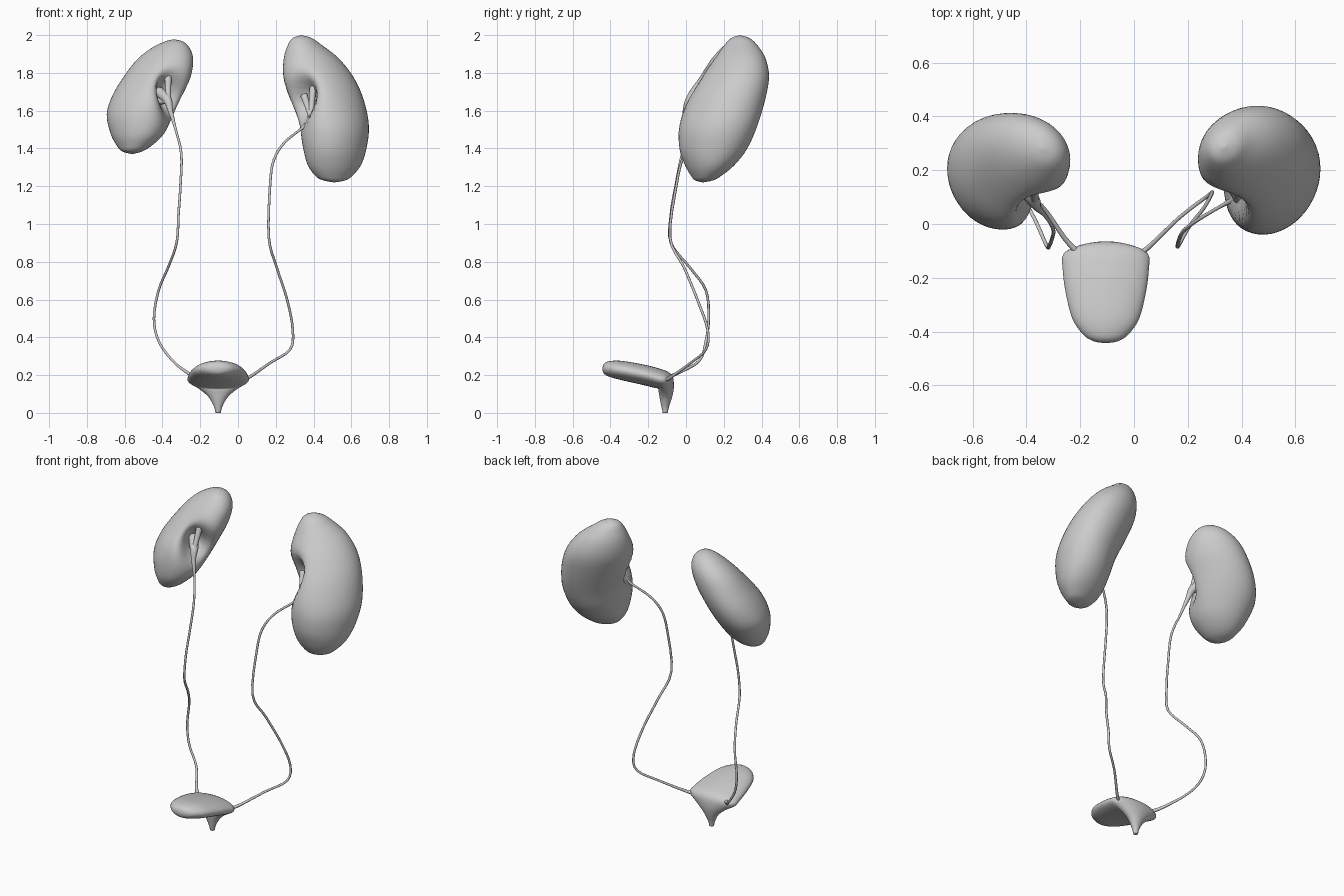
import bpy, bmesh, math
from mathutils import Vector


def smooth_rows(rows, n):
    """Catmull-Rom interpolation of parameter rows."""
    out = []
    for i in range(len(rows) - 1):
        a, b, c, d = rows[max(i - 1, 0)], rows[i], rows[i + 1], rows[min(i + 2, len(rows) - 1)]
        for k in range(n):
            t = k / n
            out.append([0.5 * (2 * q + (r - p) * t + (2 * p - 5 * q + 4 * r - s) * t * t
                               + (3 * q - p - 3 * r + s) * t ** 3)
                        for p, q, r, s in zip(a, b, c, d)])
    return out + [list(rows[-1])]


def loft(name, rings):
    bm = bmesh.new()
    loops = [[bm.verts.new(p) for p in ring] for ring in rings]
    n = len(loops[0])
    for a, b in zip(loops, loops[1:]):
        for i in range(n):
            j = (i + 1) % n
            bm.faces.new((a[i], a[j], b[j], b[i]))
    bm.faces.new(loops[0])
    bm.faces.new(loops[-1])
    bmesh.ops.remove_doubles(bm, verts=bm.verts, dist=0.0005)
    bmesh.ops.recalc_face_normals(bm, faces=bm.faces)
    me = bpy.data.meshes.new(name)
    bm.to_mesh(me)
    bm.free()
    me.shade_smooth()
    ob = bpy.data.objects.new(name, me)
    bpy.context.collection.objects.link(ob)
    return ob


def kidney(name, rows, skew, hilum, pull):
    """Rows are z, x0, x1, y0, y1; the hilum is pressed in along pull."""
    rings = []
    hilum, pull = Vector(hilum), Vector(pull)
    for z, x0, x1, y0, y1 in smooth_rows(rows, 4):
        ring = []
        for i in range(48):
            t = math.tau * i / 48
            p = Vector(((x0 + x1) / 2 + (x1 - x0) / 2 * math.cos(t),
                        (y0 + y1) / 2 + (y1 - y0) / 2 * math.sin(t + skew), z))
            d = p - hilum
            w = math.exp(-(d.x ** 2 + d.y ** 2) / 0.006 - d.z ** 2 / 0.011)
            ring.append(p + pull * w)
        rings.append(ring)
    return loft(name, rings)


def tube(name, rows, n=4):
    """Rows are x, y, z, radius."""
    rows = smooth_rows(rows, n)
    pts = [Vector(r[:3]) for r in rows]
    rings = []
    for i, p in enumerate(pts):
        d = (pts[min(i + 1, len(pts) - 1)] - pts[max(i - 1, 0)]).normalized()
        u = d.cross(Vector((0.3, 1, 0.1))).normalized()
        v = d.cross(u)
        rings.append([p + rows[i][3] * (u * math.cos(math.tau * k / 10) + v * math.sin(math.tau * k / 10))
                      for k in range(10)])
    return loft(name, rings)


# Kidneys
kidney("kidney_small", [
    (1.978, -.34, -.34, .28, .28), (1.965, -.39, -.29, .23, .33),
    (1.93, -.46, -.255, .185, .375), (1.87, -.535, -.237, .13, .405),
    (1.78, -.605, -.25, .06, .413), (1.68, -.665, -.29, .0, .40),
    (1.58, -.695, -.335, -.02, .36), (1.48, -.675, -.39, -.015, .29),
    (1.42, -.645, -.45, .01, .23), (1.385, -.615, -.505, .04, .17),
    (1.37, -.56, -.56, .10, .10)], -.2, (-.33, .055, 1.69), (-.10, .11, 0))
kidney("kidney_large", [
    (2.0, .335, .335, .285, .285), (1.985, .29, .39, .24, .335),
    (1.95, .265, .44, .205, .375), (1.88, .243, .53, .155, .42),
    (1.78, .24, .61, .08, .44), (1.66, .27, .665, .01, .42),
    (1.52, .32, .693, -.035, .378), (1.4, .345, .68, -.035, .325),
    (1.31, .37, .65, -.005, .255), (1.25, .415, .6, .03, .18),
    (1.23, .455, .565, .05, .14), (1.22, .51, .51, .09, .09)],
    .19, (.32, .075, 1.66), (.11, .12, 0))

# Ureters, widening into the renal pelvis at the top
R = .007
tube("ureter_small_side", [
    (-.42, .15, 1.70, .03), (-.375, .09, 1.66, .025), (-.358, .06, 1.60, .014),
    (-.33, .03, 1.5, R), (-.30, -.02, 1.37, R), (-.305, -.055, 1.2, R),
    (-.315, -.08, 1.05, R), (-.325, -.08, .9, R), (-.37, .02, .77, R),
    (-.42, .105, .65, R), (-.445, .12, .5, R), (-.42, .105, .38, R),
    (-.345, .07, .275, R), (-.26, -.05, .208, .009), (-.21, -.105, .185, .012)])
tube("ureter_large_side", [
    (.44, .18, 1.64, .035), (.40, .11, 1.58, .026), (.37, .09, 1.535, .014),
    (.33, .07, 1.5, R), (.245, .02, 1.43, R), (.19, -.02, 1.34, R),
    (.17, -.05, 1.21, R), (.163, -.085, .93, R), (.205, -.01, .77, R),
    (.26, .06, .6, R), (.29, .115, .44, R), (.275, .105, .335, R),
    (.17, .025, .265, R), (.05, -.09, .183, .009), (0, -.12, .172, .012)])

# Branches of the renal pelvis inside each hilum
for name, base, tips in (
        ("small", (-.37, .08, 1.65), ((-.37, .14, 1.78), (-.42, .13, 1.65))),
        ("large", (.385, .09, 1.57), ((.40, .17, 1.75), (.35, .16, 1.68)))):
    for i, tip in enumerate(tips):
        mid = [(a + b) / 2 for a, b in zip(base, tip)]
        tube(f"pelvis_branch_{name}_{i + 1}", [(*base, .014), (*mid, .016), (*tip, .02)])

# Bladder: flat body bending down into a narrow neck
# (y, z, tilt in degrees, half width, half thickness)
rings = []
for y, z, a, w, h in smooth_rows([
        (-.443, .233, 0, 0, 0), (-.436, .234, 0, .045, .024), (-.41, .233, 0, .085, .04),
        (-.35, .226, 4, .125, .05), (-.25, .207, 8, .15, .053), (-.17, .188, 16, .16, .053),
        (-.115, .168, 42, .158, .052), (-.105, .13, 68, .103, .044), (-.106, .085, 84, .052, .034),
        (-.11, .035, 90, .023, .021), (-.11, 0, 90, .014, .013)], 4):
    a = math.radians(a)
    rings.append([Vector((-.105 + w * math.cos(t), y + h * math.sin(t) * math.sin(a),
                          z + h * math.sin(t) * math.cos(a)))
                  for t in (math.tau * i / 40 for i in range(40))])
loft("bladder", rings)
